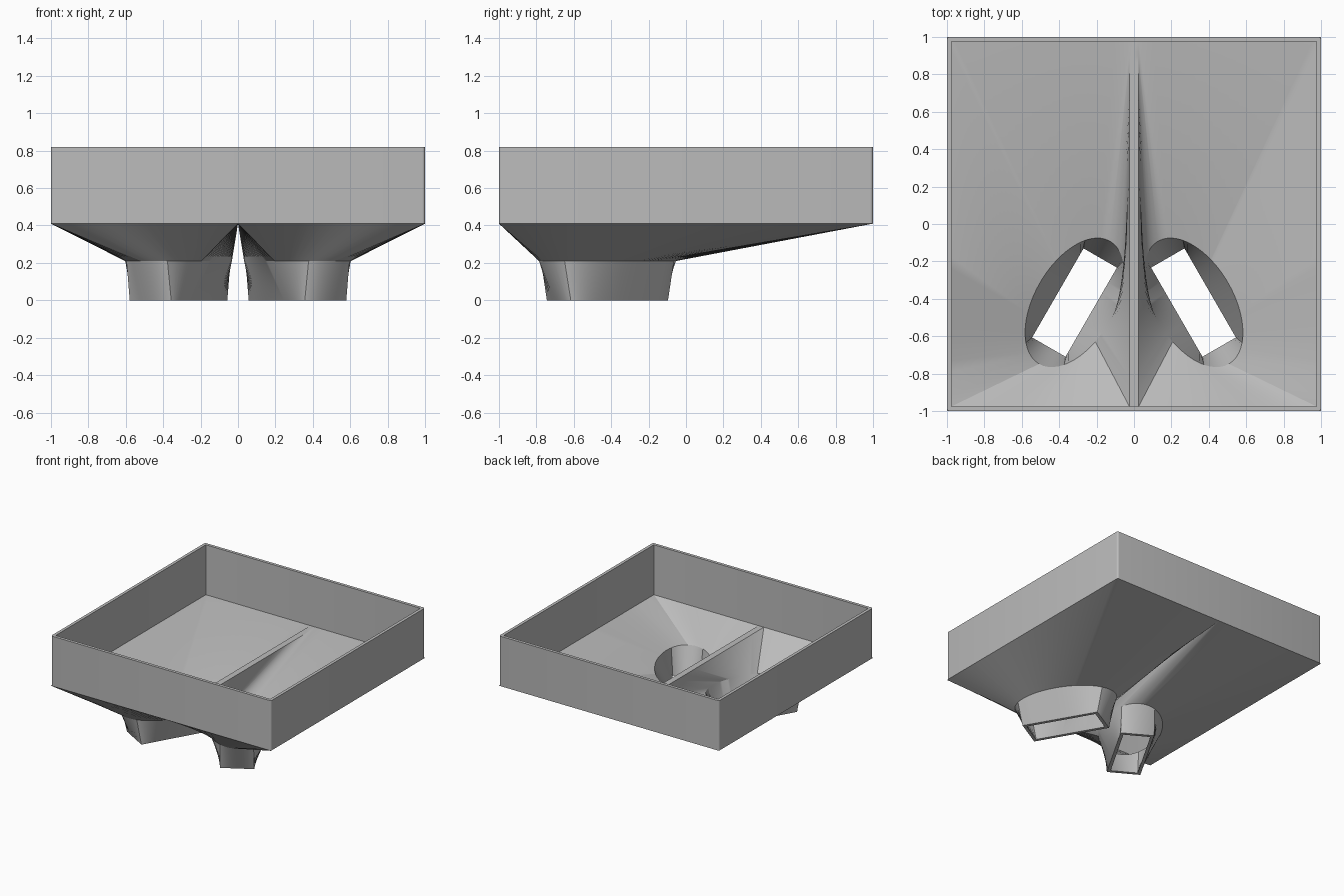
import bpy, bmesh
from math import radians, degrees, cos, sin, sqrt
from mathutils import Vector

cube = bpy.data.objects.get("Cube")
if cube:
    bpy.data.objects.remove(cube, do_unlink=True)

grey = bpy.data.materials.new("plain grey")
grey.use_nodes = True
COLOUR = (0.5, 0.5, 0.5, 1)
grey.diffuse_color = COLOUR
grey.node_tree.nodes["Principled BSDF"].inputs["Base Color"].default_value = COLOUR

RIM_Z, BASE_Z, NECK_Z = 0.82, 0.41, 0.21
WALL = 0.025
CENTRE = Vector((0.318, -0.42))   # middle of one outlet
TURN = -60                        # direction of the outlet's long axis
LONG = Vector((cos(radians(TURN)), sin(radians(TURN))))
SIDE = Vector((-LONG.y, LONG.x))


def make_object(name, bm):
    bmesh.ops.recalc_face_normals(bm, faces=bm.faces)
    mesh = bpy.data.meshes.new(name)
    bm.to_mesh(mesh)
    bm.free()
    mesh.materials.append(grey)
    obj = bpy.data.objects.new(name, mesh)
    bpy.context.collection.objects.link(obj)
    bpy.ops.object.select_all(action='DESELECT')
    obj.select_set(True)
    bpy.context.view_layer.objects.active = obj
    bpy.ops.object.shade_smooth_by_angle(angle=radians(25))
    return obj


def bridge(bm, a, b):
    for i in range(len(a)):
        j = (i + 1) % len(a)
        bm.faces.new((a[i], a[j], b[j], b[i]))


def polygon_point(angle, marks, corners):
    """Point on a four-cornered outline, whose corners sit at the marked angles."""
    for i in range(4):
        j = (i + 1) % 4
        span = (marks[j] - marks[i]) % 360
        step = (angle - marks[i]) % 360
        if step < span:
            return corners[i].lerp(corners[j], step / span)


def ellipse_point(angle, a, b):
    t = radians(angle - TURN)
    r = 1 / sqrt((cos(t) / a) ** 2 + (sin(t) / b) ** 2)
    return CENTRE + r * Vector((cos(radians(angle)), sin(radians(angle))))


def inlet_corners(t):
    return [Vector((x, y)) for x, y in ((1 - t, 1 - t), (t, 1 - t), (t, t - 1), (1 - t, t - 1))]


def outlet_corners(a, b):
    return [CENTRE + LONG * a * u + SIDE * b * v
            for u, v in ((1, 1), (-1, 1), (-1, -1), (1, -1))]


# Square frame with slightly rounded upright corners
def rounded_square(bm, half, radius, z):
    ring = []
    for k in range(4):
        for s in range(5):
            t = radians(90 * k + 22.5 * s)
            mid = radians(45 + 90 * k)
            c = (half - radius) * sqrt(2)
            ring.append(bm.verts.new((c * cos(mid) + radius * cos(t),
                                      c * sin(mid) + radius * sin(t), z)))
    return ring


bm = bmesh.new()
rings = [rounded_square(bm, 1, 0.015, BASE_Z), rounded_square(bm, 1, 0.015, RIM_Z),
         rounded_square(bm, 1 - WALL, 0.002, RIM_Z), rounded_square(bm, 1 - WALL, 0.002, BASE_Z)]
for i in range(4):
    bridge(bm, rings[i], rings[(i + 1) % 4])
make_object("square_frame", bm)

# Twin hoppers: half-square inlet, oval neck, slanted rectangular outlet
inlet_marks = [67, 116, 242, 300]
outlet_marks = [(TURN + d) % 360 for d in (20.5, 159.5, 200.5, 339.5)]
angles = sorted(set(range(0, 360, 4)) | set(inlet_marks) | set(outlet_marks))

bm = bmesh.new()


def hopper_rings(t, a, b, c, d):
    """Rings of one skin, from the inlet down to the outlet."""
    inlet, outlet = inlet_corners(t), outlet_corners(c, d)
    layers = [(lambda g: polygon_point(g, inlet_marks, inlet), BASE_Z),
              (lambda g: ellipse_point(g, a, b), NECK_Z),
              (lambda g: polygon_point(g, outlet_marks, outlet), 0)]
    return [[bm.verts.new((*f(g), z)) for g in angles] for f, z in layers]


outer = hopper_rings(0, 0.4, 0.235, 0.3, 0.128)
inner = hopper_rings(WALL, 0.379, 0.213, 0.275, 0.103)
loops = outer + inner[::-1]
for i in range(len(loops)):
    bridge(bm, loops[i], loops[(i + 1) % len(loops)])
hoppers = make_object("twin_hoppers", bm)
mirror = hoppers.modifiers.new("Mirror", 'MIRROR')
mirror.use_mirror_merge = False
